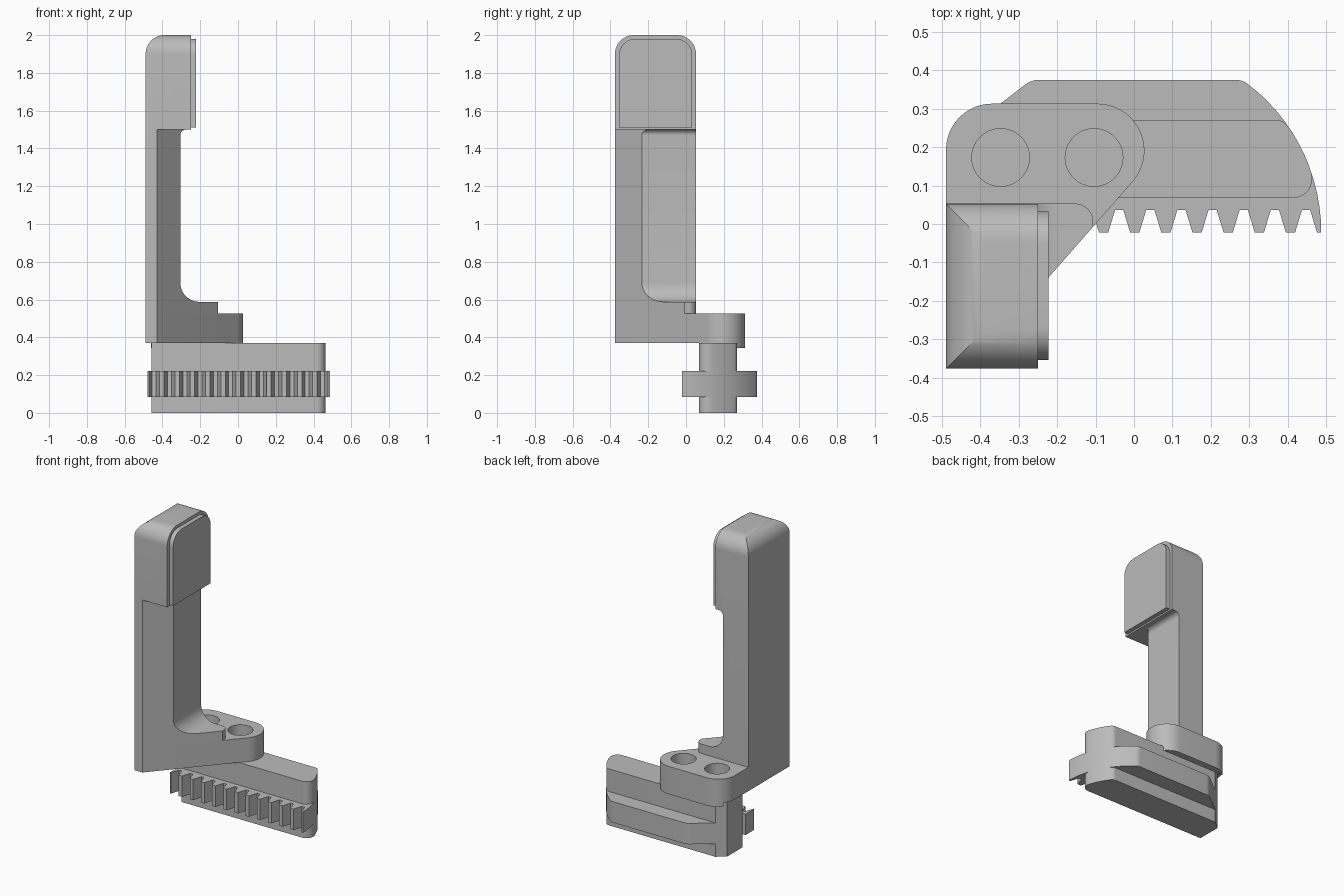
import bpy, bmesh, math
from mathutils import Vector

cube = bpy.data.objects.get("Cube")
if cube:
    bpy.data.objects.remove(cube, do_unlink=True)

grey = bpy.data.materials.new("plain_grey")
grey.use_nodes = True
grey.diffuse_color = (0.5, 0.5, 0.5, 1)
grey.node_tree.nodes["Principled BSDF"].inputs["Base Color"].default_value = (0.5, 0.5, 0.5, 1)


def rounded(corners):
    """Turn (u, v) or (u, v, radius) corners into an outline with filleted corners."""
    out = []
    for i, corner in enumerate(corners):
        p = Vector(corner[:2])
        radius = corner[2] if len(corner) > 2 else 0
        if not radius:
            out.append(p)
            continue
        a = (Vector(corners[i - 1][:2]) - p).normalized()
        b = (Vector(corners[(i + 1) % len(corners)][:2]) - p).normalized()
        half = a.angle(b) / 2
        centre = p + (a + b).normalized() * radius / math.sin(half)
        start = p + a * radius / math.tan(half) - centre
        end = p + b * radius / math.tan(half) - centre
        turn = math.pi - 2 * half
        steps = max(3, round(turn / 0.13))
        for k in range(steps + 1):
            t = k / steps
            out.append(centre + (start * math.sin((1 - t) * turn) + end * math.sin(t * turn)) / math.sin(turn)
                       if abs(math.sin(turn)) > 1e-4 else centre + start.lerp(end, t))
    return out


def prism(name, outline, axis, low, high):
    """Extrude an outline along an axis."""
    place = {"x": lambda p, w: (w, p[0], p[1]),
             "y": lambda p, w: (p[0], w, p[1]),
             "z": lambda p, w: (p[0], p[1], w)}[axis]
    bm = bmesh.new()
    rings = [[bm.verts.new(place(p, w)) for p in outline] for w in (low, high)]
    bm.faces.new(rings[0])
    bm.faces.new(rings[1])
    n = len(outline)
    for i in range(n):
        j = (i + 1) % n
        bm.faces.new((rings[0][i], rings[0][j], rings[1][j], rings[1][i]))
    bmesh.ops.recalc_face_normals(bm, faces=bm.faces)
    mesh = bpy.data.meshes.new(name)
    bm.to_mesh(mesh)
    bm.free()
    mesh.materials.append(grey)
    obj = bpy.data.objects.new(name, mesh)
    bpy.context.collection.objects.link(obj)
    return obj


def activate(obj):
    bpy.ops.object.select_all(action="DESELECT")
    obj.select_set(True)
    bpy.context.view_layer.objects.active = obj


def combine(obj, tool, operation):
    """Apply a boolean and discard the tool."""
    mod = obj.modifiers.new("cut", "BOOLEAN")
    mod.operation, mod.object, mod.solver = operation, tool, "EXACT"
    activate(obj)
    bpy.ops.object.modifier_apply(modifier=mod.name)
    bpy.data.objects.remove(tool, do_unlink=True)


def circle(x, y, r, n=48):
    return [(x + r * math.cos(math.tau * i / n), y + r * math.sin(math.tau * i / n)) for i in range(n)]


LEFT, FRONT, BACK = -0.489, -0.376, 0.053
STEP, HEAD = 0.526, 1.5
SLANT = 1.14


def slant_x(y):
    return -0.43 + (y - FRONT) / SLANT


# Upright finger with an overhanging head and a filleted foot
finger = prism("finger", rounded([
    (LEFT, STEP), (-0.107, STEP), (-0.107, 0.588), (-0.305, 0.588, 0.1),
    (-0.305, HEAD, 0.03), (-0.25, HEAD), (-0.25, 2), (LEFT, 2, 0.1)]), "y", FRONT, BACK)
bm = bmesh.new()
bm.from_mesh(finger.data)
edge = [e for e in bm.edges if all(abs(v.co.x + 0.107) < 1e-4 and v.co.y > 0 for v in e.verts)]
bmesh.ops.bevel(bm, geom=edge, offset=0.045, segments=8, profile=0.5, affect="EDGES")
bm.to_mesh(finger.data)
bm.free()
combine(finger, prism("round_top", rounded([
    (FRONT, 0), (BACK, 0), (BACK, 2, 0.1), (FRONT, 2, 0.1)]), "x", -1, 1), "INTERSECT")
combine(finger, prism("slant_cutter", [
    (slant_x(-1), -1), (1, -1), (1, FRONT + (1 + 0.43) * SLANT)], "z", 0, HEAD), "DIFFERENCE")

# Raised grip pad
pad = prism("grip_pad", rounded([
    (-0.354, 1.51), (0.033, 1.51), (0.033, 1.98, 0.085), (-0.354, 1.98, 0.085)]), "x", -0.26, -0.222)

# Mounting plate with two bolt holes, and a lip behind the rack
plate_outline = rounded([
    (LEFT, FRONT), (slant_x(FRONT), FRONT), (slant_x(0.313), 0.313, 0.122), (LEFT, 0.313, 0.12)])
plate = prism("mounting_plate", plate_outline, "z", 0.37, STEP)
for x in (-0.347, -0.104):
    combine(plate, prism("hole_cutter", circle(x, 0.173, 0.075), "z", 0.2, 0.8), "DIFFERENCE")
lip = prism("plate_lip", plate_outline, "z", 0.344, 0.37)
combine(lip, prism("lip_limit", [(-1, 0.27), (1, 0.27), (1, 1), (-1, 1)], "z", 0, 1), "INTERSECT")

# Rack: both layers share a curved right end and a slanted left back corner
ARC, ARC_Y = 0.487, -0.022


def arc(*degrees):
    return [(ARC * math.cos(math.radians(d)), ARC_Y + ARC * math.sin(math.radians(d))) for d in degrees]


def arc_x(y):
    return math.sqrt(ARC ** 2 - (y - ARC_Y) ** 2)


def chamfer_x(y):
    return -0.267 + (y - 0.375) / 0.77


END = -0.458
chamfer_end = (END, 0.375 + (END + 0.267) * 0.77)
body = prism("rack_body", rounded(
    [(END, 0.068), (arc_x(0.068), 0.068, 0.05)] + arc(19, 22, 25, 28, 31)
    + [(arc_x(0.271), 0.271, 0.04), (chamfer_x(0.271), 0.271), chamfer_end]), "z", 0, 0.37)

# Toothed middle layer
PITCH, ROOT, TIP = 0.081, 0.037, ARC_Y
teeth = [(-0.479, TIP), (-0.472, TIP), (-0.454, ROOT)]
for k in range(-5, 6):
    c = 0.002 + k * PITCH
    teeth += [(c - 0.03, ROOT), (c - 0.012, TIP), (c + 0.012, TIP), (c + 0.03, ROOT)]
teeth += [(0.458, ROOT), (0.476, TIP)]
rack = prism("toothed_rack", rounded(
    teeth + arc(*range(0, 50, 4)) + [(arc_x(0.375), 0.375, 0.05), (chamfer_x(0.375), 0.375, 0.06),
    chamfer_end, (END, 0.068), (-0.479, 0.068)]), "z", 0.085, 0.222)

for obj in (finger, pad, plate, lip, body, rack):
    activate(obj)
    bpy.ops.object.shade_smooth_by_angle(angle=math.radians(25))
